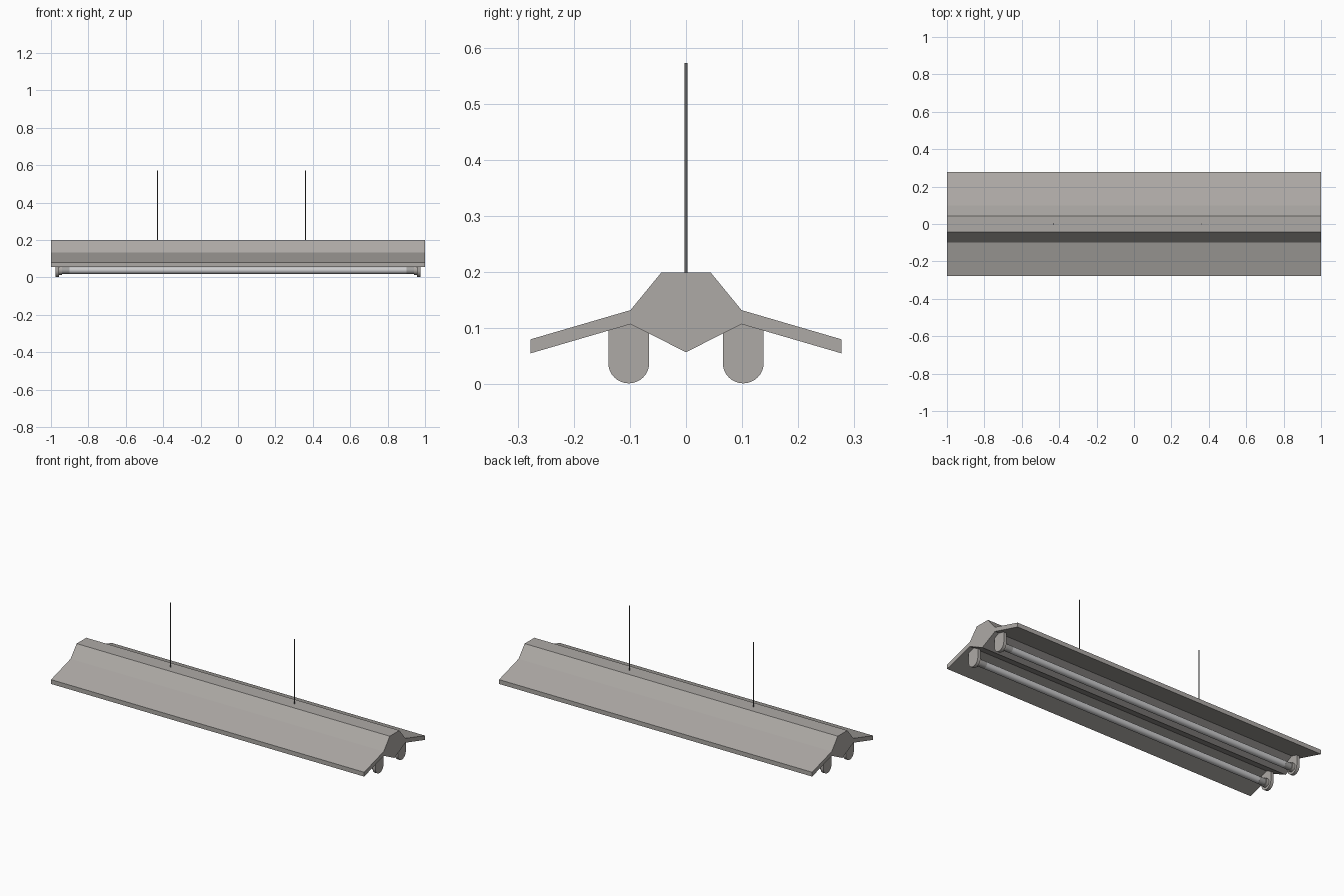
import bpy, math
from mathutils import Matrix

if "Cube" in bpy.data.objects:
    bpy.data.objects.remove(bpy.data.objects["Cube"])


def material(name, col):
    m = bpy.data.materials.new(name)
    m.diffuse_color = (*col, 1)
    m.use_nodes = True
    m.node_tree.nodes["Principled BSDF"].inputs["Base Color"].default_value = m.diffuse_color
    return m


ENAMEL = material("warm grey enamel", (0.42, 0.40, 0.38))
GLASS = material("pale tube", (0.60, 0.60, 0.61))
CAP = material("grey metal cap", (0.36, 0.355, 0.35))
ROD = material("dark rod", (0.13, 0.13, 0.13))


def extrude_x(name, profile, x0, x1, mat):
    """Solid made from a (y, z) profile swept from x0 to x1."""
    n = len(profile)
    verts = [(x, y, z) for x in (x0, x1) for y, z in profile]
    faces = [list(range(n))[::-1], list(range(n, 2 * n))]
    faces += [(i, (i + 1) % n, (i + 1) % n + n, i + n) for i in range(n)]
    me = bpy.data.meshes.new(name)
    me.from_pydata(verts, [], faces)
    me.materials.append(mat)
    ob = bpy.data.objects.new(name, me)
    bpy.context.collection.objects.link(ob)
    return ob


def smooth(ob):
    bpy.ops.object.select_all(action='DESELECT')
    ob.select_set(True)
    bpy.context.view_layer.objects.active = ob
    bpy.ops.object.shade_smooth_by_angle(angle=math.radians(35))


def circle(y, z, r, n=24):
    return [(y + r * math.cos(2 * math.pi * i / n),
             z + r * math.sin(2 * math.pi * i / n)) for i in range(n)]


# Winged reflector housing: right half of the section, mirrored
half = [(0, 0.057), (0.099, 0.107), (0.277, 0.055), (0.277, 0.08),
        (0.099, 0.132), (0.044, 0.199)]
section = half + [(-y, z) for y, z in half[:0:-1]]
extrude_x("housing", section, -1, 1, ENAMEL)

for side in (-1, 1):
    y, zc = 0.102 * side, 0.038
    # Fluorescent tube
    smooth(extrude_x("tube", circle(y, zc, 0.019), -0.90, 0.90, GLASS))
    for end in (-1, 1):
        # Round-bottomed lamp holder, running up into the housing
        r = 0.0365
        holder = [(y + r * math.cos(a), zc + r * math.sin(a))
                  for a in (math.pi + math.pi * i / 16 for i in range(17))]
        top_out, top_in = 0.099, 0.095
        holder += [(y + r, top_out if side < 0 else top_in),
                   (y, 0.112), (y - r, top_in if side < 0 else top_out)]
        xs = sorted((0.975 * end, 0.957 * end))
        smooth(extrude_x("lamp_holder", holder, *xs, ENAMEL))
        # Socket boss and metal tube cap
        xs = sorted((0.957 * end, 0.94 * end))
        smooth(extrude_x("socket_boss", circle(y, zc, 0.024), *xs, ENAMEL))
        xs = sorted((0.94 * end, 0.90 * end))
        smooth(extrude_x("tube_cap", circle(y, zc, 0.0195), *xs, CAP))

# Hanging rods
for x in (-0.43, 0.36):
    bpy.ops.mesh.primitive_cylinder_add(vertices=12, radius=0.0025, depth=0.376,
                                        location=(x, 0, 0.384))
    rod = bpy.context.object
    rod.name = "hanging_rod"
    rod.data.materials.append(ROD)
    smooth(rod)
